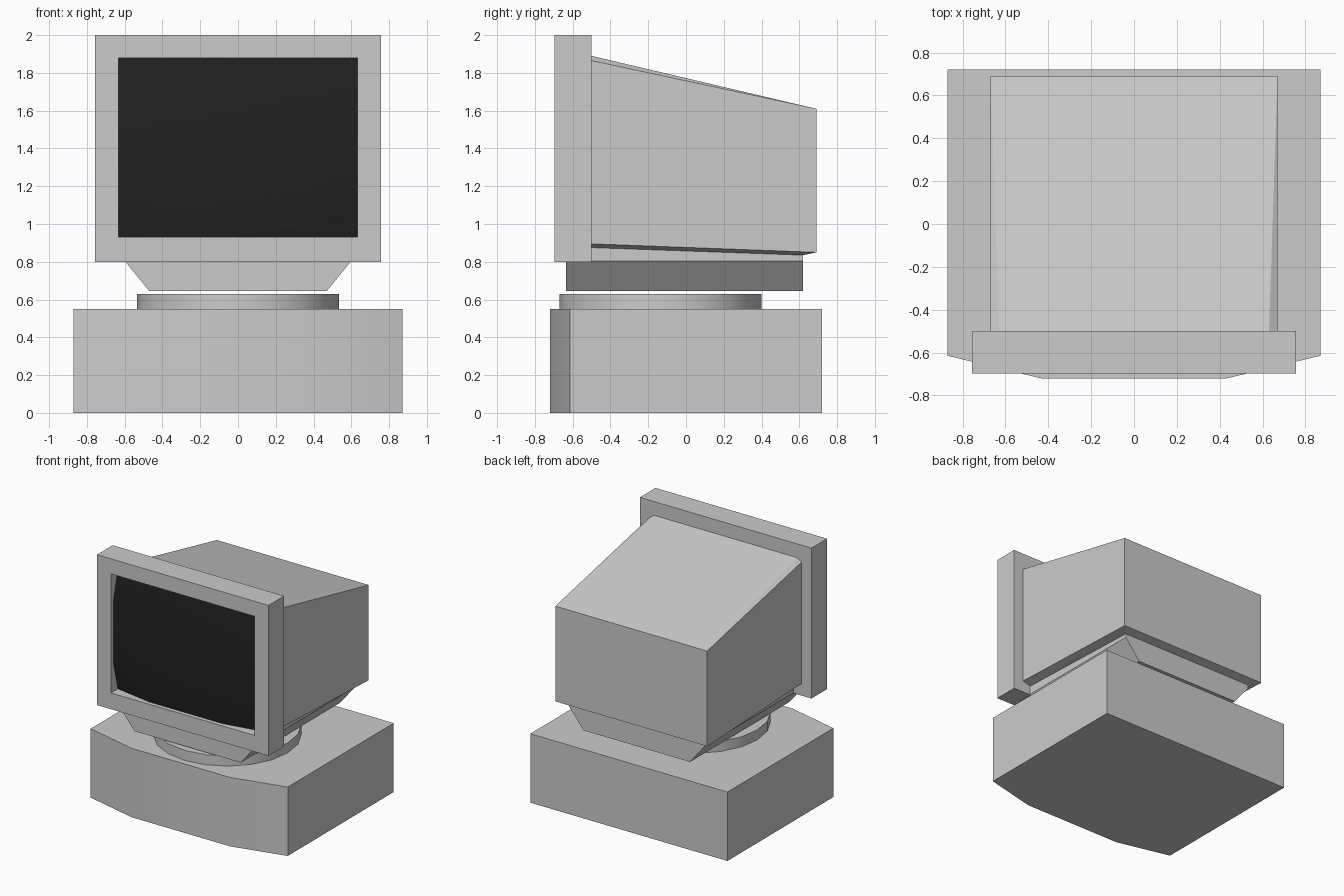
import bpy, bmesh, math

if "Cube" in bpy.data.objects:
    bpy.data.objects.remove(bpy.data.objects["Cube"])


def finish(bm, name, smooth=False):
    bmesh.ops.recalc_face_normals(bm, faces=bm.faces)
    mesh = bpy.data.meshes.new(name)
    bm.to_mesh(mesh)
    bm.free()
    obj = bpy.data.objects.new(name, mesh)
    bpy.context.collection.objects.link(obj)
    if smooth:
        bpy.ops.object.select_all(action='DESELECT')
        obj.select_set(True)
        bpy.context.view_layer.objects.active = obj
        bpy.ops.object.shade_smooth_by_angle(angle=math.radians(30))
    return obj


def loft(name, rings, smooth=False):
    """Join rings of equal length and cap both ends."""
    bm = bmesh.new()
    loops = [[bm.verts.new(p) for p in ring] for ring in rings]
    for a, b in zip(loops, loops[1:]):
        for i in range(len(a)):
            j = (i + 1) % len(a)
            bm.faces.new((a[i], a[j], b[j], b[i]))
    bm.faces.new(loops[0])
    bm.faces.new(loops[-1])
    return finish(bm, name, smooth)


def mirrored_hull(name, points):
    """Convex solid from the right-hand points and their mirror image."""
    bm = bmesh.new()
    for x, y, z in points:
        for side in (1, -1):
            bm.verts.new((x * side, y, z))
    bmesh.ops.convex_hull(bm, input=bm.verts[:])
    bmesh.ops.dissolve_limit(bm, angle_limit=math.radians(1),
                             verts=bm.verts[:], edges=bm.edges[:])
    return finish(bm, name)


def rect(hw, z0, z1, y):
    return [(-hw, y, z0), (hw, y, z0), (hw, y, z1), (-hw, y, z1)]


# Computer case with a bowed front
outline = [(-0.87, 0.72), (-0.87, -0.615), (-0.435, -0.72),
           (0.435, -0.72), (0.87, -0.615), (0.87, 0.72)]
loft("computer_case", [[(x, y, z) for x, y in outline] for z in (0, 0.55)], True)

# Swivel disc
N = 20
circle = [(0.535 * math.cos(2 * math.pi * i / N),
           -0.135 + 0.535 * math.sin(2 * math.pi * i / N)) for i in range(N)]
loft("swivel_disc", [[(x, y, z) for x, y in circle] for z in (0.55, 0.63)], True)

# Tapered foot under the monitor
mirrored_hull("monitor_foot", [
    (0.47, -0.635, 0.645), (0.47, 0.62, 0.645),
    (0.60, -0.635, 0.805), (0.60, 0.62, 0.805),
    (0.60, -0.50, 0.88), (0.60, 0.62, 0.84)])

# Rear housing, sloping down to the back
mirrored_hull("monitor_housing", [
    (0.67, -0.50, 0.895), (0.67, -0.50, 1.865), (0.63, -0.50, 1.89),
    (0.60, -0.50, 0.875), (0.60, 0.62, 0.835),
    (0.67, 0.69, 0.85), (0.67, 0.69, 1.61)])

# Front frame with a recess
loft("screen_frame", [
    rect(0.757, 0.80, 2.0, -0.50), rect(0.757, 0.80, 2.0, -0.697),
    rect(0.633, 0.93, 1.88, -0.697), rect(0.633, 0.93, 1.88, -0.60)])

# Bulging dark glass: flat centre, edges and corners set back
bm = bmesh.new()
xs, zs = (-0.633, -0.32, 0.32, 0.633), (0.93, 1.15, 1.66, 1.88)
depth = (-0.688, -0.665, -0.61)
grid = [[bm.verts.new((x, depth[(i in (0, 3)) + (k in (0, 3))], z))
         for i, x in enumerate(xs)] for k, z in enumerate(zs)]
for k in range(3):
    for i in range(3):
        bm.faces.new((grid[k][i], grid[k][i + 1], grid[k + 1][i + 1], grid[k + 1][i]))
for f in bm.faces:
    f.normal_update()
    if f.normal.y > 0:
        f.normal_flip()
screen = finish(bm, "screen", True)
if screen.data.polygons[4].normal.y > 0:
    screen.data.flip_normals()
glass = bpy.data.materials.new("dark_glass")
glass.diffuse_color = (0.015, 0.015, 0.015, 1)
glass.use_nodes = True
glass.node_tree.nodes["Principled BSDF"].inputs["Base Color"].default_value = glass.diffuse_color
screen.data.materials.append(glass)
